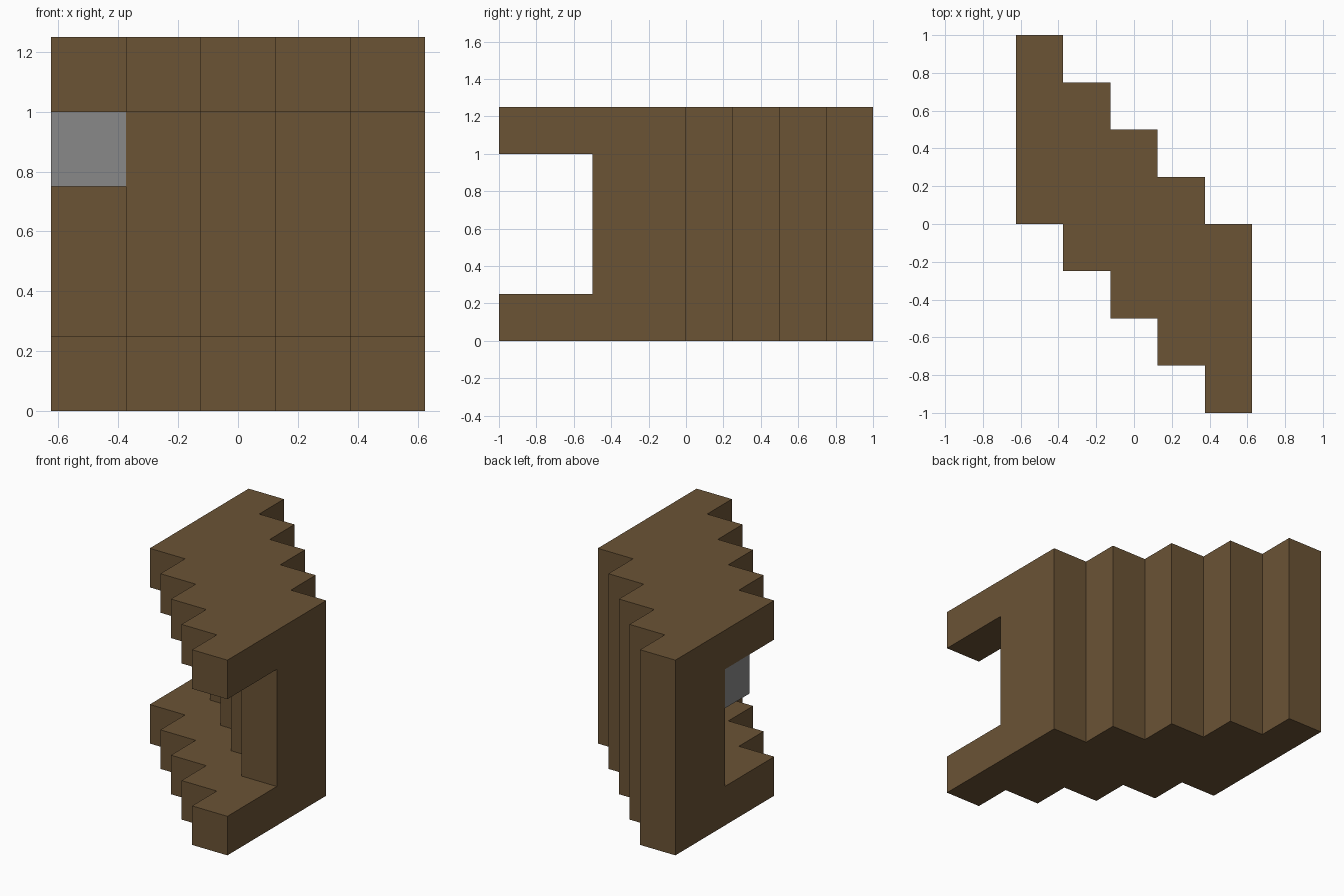
import bpy
import bmesh

if "Cube" in bpy.data.objects:
    bpy.data.objects.remove(bpy.data.objects["Cube"], do_unlink=True)

U = 0.25          # one block
COLUMNS = 5


def material(name, rgb):
    mat = bpy.data.materials.new(name)
    mat.use_nodes = True
    mat.diffuse_color = (*rgb, 1)
    bsdf = mat.node_tree.nodes["Principled BSDF"]
    bsdf.inputs["Base Color"].default_value = (*rgb, 1)
    bsdf.inputs["Roughness"].default_value = 0.9
    return mat


def stair_prism(name, front, back, z0, z1, mat, margin=0.0):
    """Extrude an outline whose front and back step from column to column."""
    edge, rear = [], []
    for i in range(COLUMNS):
        x0 = (i - COLUMNS / 2) * U - (margin if i == 0 else 0)
        x1 = (i + 1 - COLUMNS / 2) * U + (margin if i == COLUMNS - 1 else 0)
        edge += [(x0, front(i)), (x1, front(i))]
        rear += [(x0, back(i)), (x1, back(i))]
    outline = []
    for point in edge + rear[::-1]:
        if point not in outline:
            outline.append(point)
    bm = bmesh.new()
    base = bm.faces.new([bm.verts.new((x, y, z0)) for x, y in outline])
    top = bmesh.ops.extrude_face_region(bm, geom=[base])["geom"]
    verts = [v for v in top if isinstance(v, bmesh.types.BMVert)]
    bmesh.ops.translate(bm, verts=verts, vec=(0, 0, z1 - z0))
    # Drop leftover points along straight runs
    bmesh.ops.dissolve_limit(bm, angle_limit=0.01, verts=bm.verts, edges=bm.edges)
    bmesh.ops.recalc_face_normals(bm, faces=bm.faces)
    mesh = bpy.data.meshes.new(name)
    bm.to_mesh(mesh)
    bm.free()
    mesh.materials.append(mat)
    obj = bpy.data.objects.new(name, mesh)
    bpy.context.collection.objects.link(obj)
    return obj


brown = material("brown_wood", (0.147, 0.087, 0.036))
grey = material("grey_stone", (0.25, 0.25, 0.25))

# Stepped diagonal wall
wall = stair_prism("stepped_wall", lambda i: -i * U, lambda i: (4 - i) * U,
                   0, 5 * U, brown)

# Recess running along the stepped front, between floor and roof
cutter = stair_prism("recess_cutter", lambda i: -8 * U, lambda i: (2 - i) * U,
                     U, 4 * U, brown, margin=U)
cutter.hide_render = True
cut = wall.modifiers.new("recess", "BOOLEAN")
cut.operation = "DIFFERENCE"
cut.solver = "EXACT"
cut.object = cutter
bpy.context.view_layer.objects.active = wall
bpy.ops.object.modifier_apply(modifier=cut.name)
bpy.data.objects.remove(cutter, do_unlink=True)

# Grey block tucked under the roof at the end of the recess
bpy.ops.mesh.primitive_cube_add(size=U, location=(-2 * U, 1.5 * U, 3.5 * U))
block = bpy.context.object
block.name = "grey_block"
block.data.materials.append(grey)
